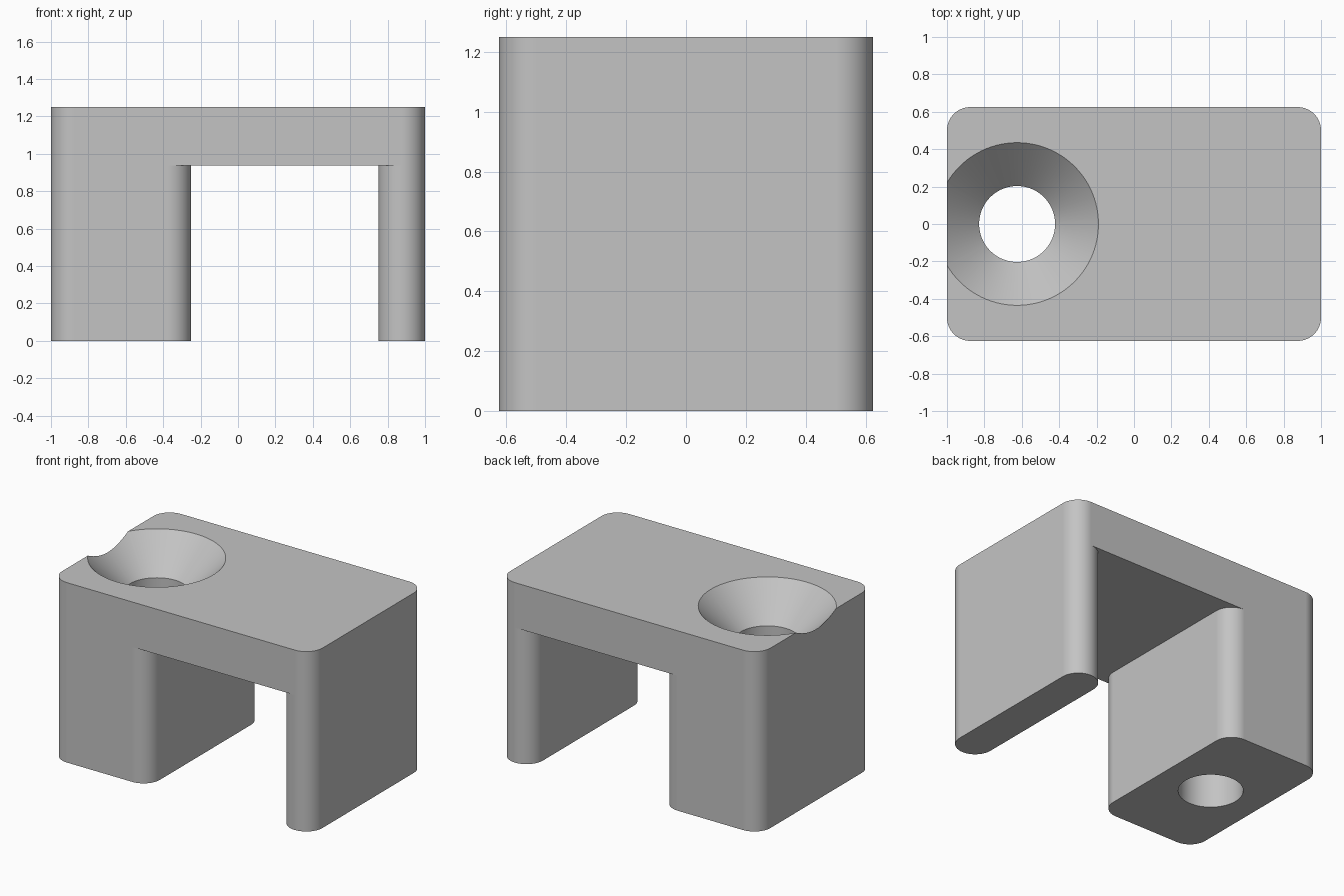
import bpy
import bmesh
from math import cos, sin, pi

if "Cube" in bpy.data.objects:
    bpy.data.objects.remove(bpy.data.objects["Cube"])

HALF_Y, R, STEPS = 0.625, 0.125, 16
LEDGE, TOP = 0.9375, 1.25


def half_outline(x, side):
    """Two rounded corners at x, listed counter-clockwise (side is +1 or -1)."""
    pts = []
    for end in (-side, side):
        start = {(1, -1): -pi / 2, (1, 1): 0, (-1, 1): pi / 2, (-1, -1): pi}[(side, end)]
        for i in range(STEPS + 1):
            a = start + i / STEPS * pi / 2
            pts.append((x - side * R + R * cos(a), end * (HALF_Y - R) + R * sin(a)))
    return pts


def add_cap(bm, pts, z):
    bm.faces.new([bm.verts.new((x, y, z)) for x, y in pts])


def add_walls(bm, pts, z0, z1):
    for (ax, ay), (bx, by) in zip(pts, pts[1:] + pts[:1]):
        bm.faces.new([bm.verts.new(p) for p in
                      ((ax, ay, z0), (bx, by, z0), (bx, by, z1), (ax, ay, z1))])


def finish(bm, name):
    bmesh.ops.remove_doubles(bm, verts=bm.verts[:], dist=1e-4)
    bmesh.ops.recalc_face_normals(bm, faces=bm.faces[:])
    mesh = bpy.data.meshes.new(name)
    bm.to_mesh(mesh)
    bm.free()
    obj = bpy.data.objects.new(name, mesh)
    bpy.context.collection.objects.link(obj)
    return obj


# Outlines of the wide leg, the thin leg, the gap between them and the top plate
wide_in, wide_out = half_outline(-0.25, 1), half_outline(-1, -1)
thin_in, thin_out = half_outline(0.75, -1), half_outline(1, 1)
gap = thin_in[::-1] + wide_in[::-1]
plate = wide_out + [wide_in[0]] + thin_out + [wide_in[-1]]

# Bracket body: plate carried by two rounded legs
bm = bmesh.new()
add_cap(bm, plate, TOP)
add_walls(bm, plate, LEDGE, TOP)
add_cap(bm, gap, LEDGE)
for leg in (wide_in + wide_out, thin_in + thin_out):
    add_walls(bm, leg, 0, LEDGE)
    add_cap(bm, leg, 0)
body = finish(bm, "bracket_body")

# Countersunk screw hole through the wide leg
bm = bmesh.new()
HOLE_R, SINK_R, CX, SEG = 0.203, 0.435, -0.625, 96
profile = [(HOLE_R, -0.1), (HOLE_R, TOP - SINK_R + HOLE_R),
           (SINK_R, TOP), (SINK_R + 0.1, TOP + 0.1)]
rings = [[(CX + r * cos(2 * pi * i / SEG), r * sin(2 * pi * i / SEG), z)
          for i in range(SEG)] for r, z in profile]
rings = [[bm.verts.new(p) for p in ring] for ring in rings]
for low, high in zip(rings, rings[1:]):
    for i in range(SEG):
        j = (i + 1) % SEG
        bm.faces.new((low[i], low[j], high[j], high[i]))
bm.faces.new(rings[0])
bm.faces.new(rings[-1])
cutter = finish(bm, "screw_hole_cutter")
cutter.hide_render = True

bpy.context.view_layer.objects.active = body
for o in bpy.context.selected_objects:
    o.select_set(False)
body.select_set(True)
cut = body.modifiers.new("screw_hole", 'BOOLEAN')
cut.operation, cut.solver, cut.object = 'DIFFERENCE', 'EXACT', cutter
bpy.ops.object.modifier_apply(modifier=cut.name)
bpy.data.objects.remove(cutter)

# Smooth fillets and hole, crisp edges
bpy.ops.object.shade_smooth_by_angle(angle=pi / 6)
body.modifiers.new("flat_normals", 'WEIGHTED_NORMAL').keep_sharp = True

# Plain grey
grey = bpy.data.materials.new("plain_grey")
grey.use_nodes = True
colour = (0.55, 0.55, 0.55, 1)
grey.diffuse_color = colour
grey.node_tree.nodes["Principled BSDF"].inputs["Base Color"].default_value = colour
body.data.materials.clear()
body.data.materials.append(grey)
